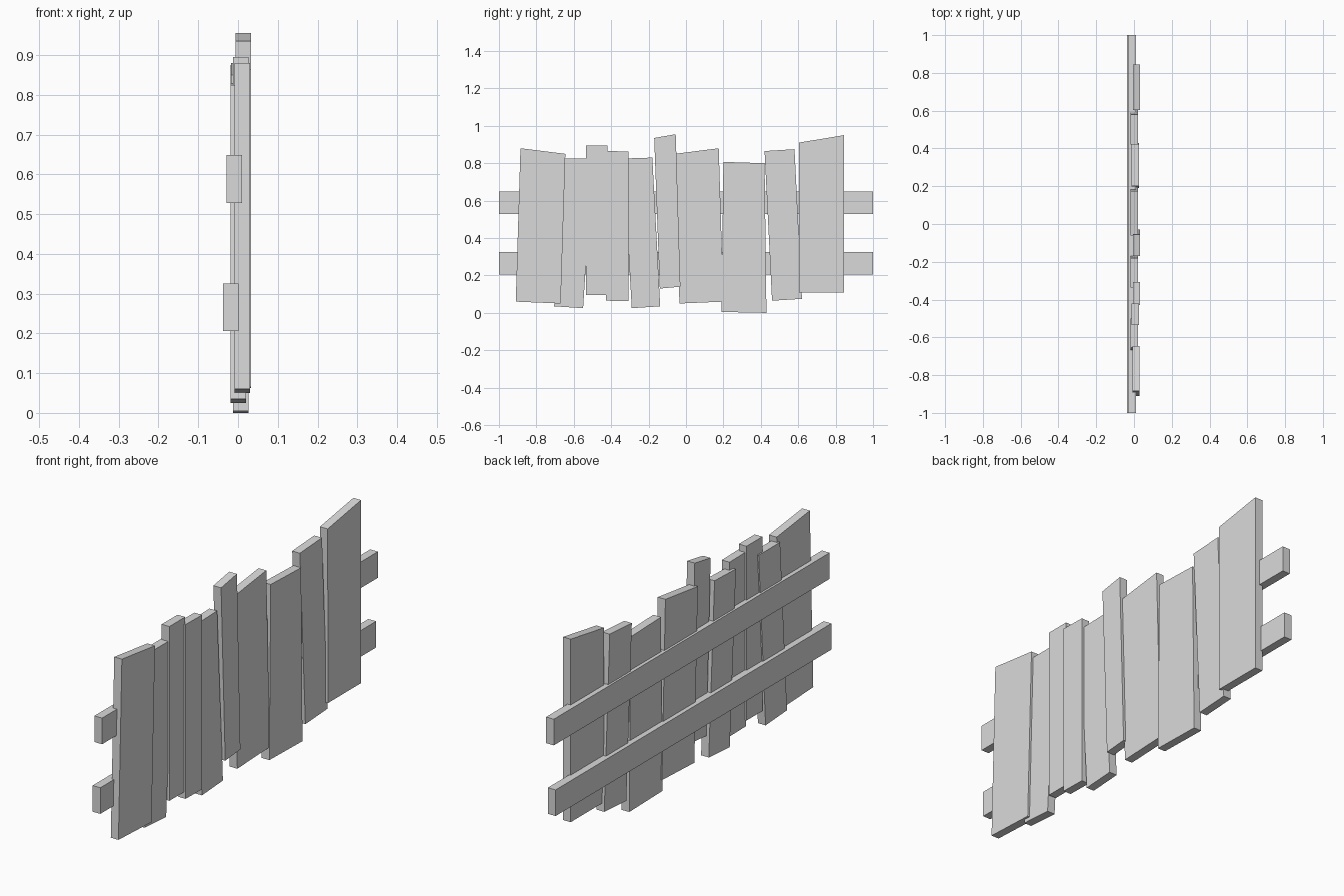
import bpy, bmesh

cube = bpy.data.objects.get("Cube")
if cube:
    bpy.data.objects.remove(cube, do_unlink=True)

GREY = (0.7, 0.7, 0.7, 1)
mat = bpy.data.materials.new("pale grey wood")
mat.use_nodes = True
mat.diffuse_color = GREY
mat.node_tree.nodes["Principled BSDF"].inputs["Base Color"].default_value = GREY


def board(name, outline, back, thickness=0.039):
    """Extrude a (y, z) outline along +x, starting from its back face."""
    bm = bmesh.new()
    face = bm.faces.new([bm.verts.new((back, y, z)) for y, z in outline])
    out = bmesh.ops.extrude_face_region(bm, geom=[face])
    moved = [v for v in out["geom"] if isinstance(v, bmesh.types.BMVert)]
    bmesh.ops.translate(bm, vec=(thickness, 0, 0), verts=moved)
    bmesh.ops.recalc_face_normals(bm, faces=bm.faces)
    mesh = bpy.data.meshes.new(name)
    bm.to_mesh(mesh)
    bm.free()
    mesh.materials.append(mat)
    obj = bpy.data.objects.new(name, mesh)
    bpy.context.collection.objects.link(obj)


# Uneven upright planks: back x, then bottom left, bottom right, top right, top left
planks = [
    (-0.009, (-0.91, 0.06), (-0.67, 0.05), (-0.645, 0.85), (-0.885, 0.88)),
    (-0.019, (-0.705, 0.035), (-0.55, 0.025), (-0.50, 0.825), (-0.655, 0.825)),
    (-0.013, (-0.535, 0.095), (-0.42, 0.095), (-0.42, 0.895), (-0.535, 0.895)),
    (-0.006, (-0.428, 0.065), (-0.307, 0.063), (-0.307, 0.863), (-0.428, 0.865)),
    (-0.019, (-0.29, 0.025), (-0.138, 0.035), (-0.18, 0.83), (-0.335, 0.825)),
    (-0.006, (-0.14, 0.13), (-0.03, 0.14), (-0.055, 0.955), (-0.17, 0.935)),
    (-0.018, (-0.035, 0.05), (0.20, 0.06), (0.175, 0.88), (-0.06, 0.85)),
    (-0.013, (0.19, 0.005), (0.43, 0.0), (0.42, 0.80), (0.20, 0.807)),
    (-0.019, (0.46, 0.065), (0.62, 0.075), (0.58, 0.875), (0.42, 0.865)),
    (-0.006, (0.605, 0.11), (0.845, 0.11), (0.845, 0.95), (0.603, 0.91)),
]
for i, (back, *outline) in enumerate(planks, 1):
    board(f"plank_{i}", outline, back)

# Two long horizontal rails behind the planks
for name, low, back in (("lower_rail", 0.206, -0.038), ("upper_rail", 0.528, -0.029)):
    high = low + 0.12
    board(name, [(-1, low), (1, low), (1, high), (-1, high)], back)
